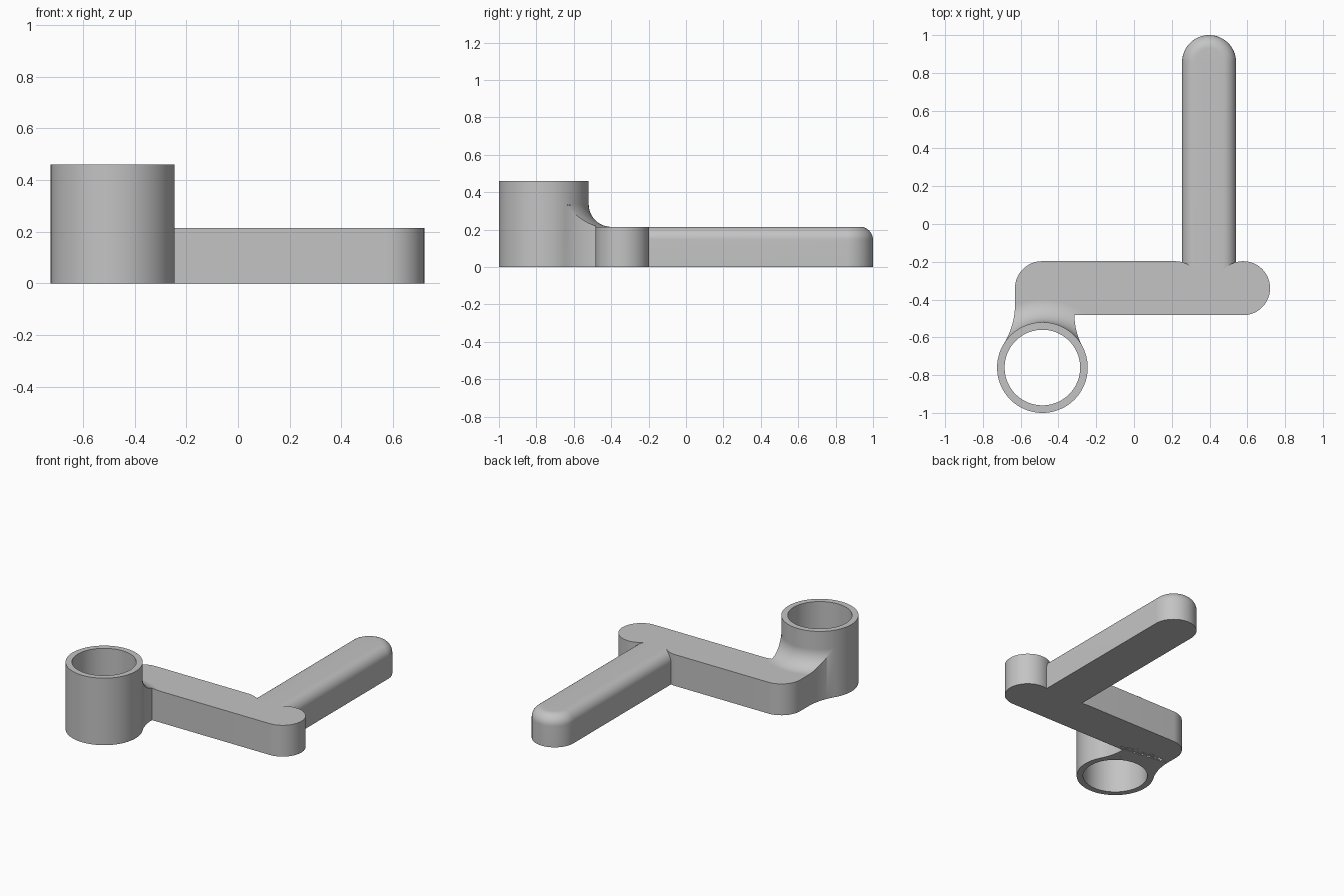
import bpy, bmesh, math
from math import sin, cos, pi, atan2, acos, asin, hypot

cube = bpy.data.objects.get("Cube")
if cube:
    bpy.data.objects.remove(cube, do_unlink=True)

grey = bpy.data.materials.new("light grey")
grey.use_nodes = True
colour = (0.55, 0.55, 0.55, 1)
grey.diffuse_color = colour
grey.node_tree.nodes["Principled BSDF"].inputs["Base Color"].default_value = colour

# Main dimensions
HALF = 0.143                    # half width of arm and handle
THICK = 0.215                   # height of arm and handle
ARM_Y = -0.34
LEFT_X = -0.63
HANDLE_X = 0.3975
AX, AY = -0.485, -0.76          # axis of the tube
R_OUT, R_IN, TUBE_H = 0.24, 0.2, 0.46
FILLET = 0.12                   # fillet between tube and arm top
ROUND = 0.07                    # rounding of the handle's top edge


def arc(cx, cy, r, a0, a1, n=32):
    steps = [a0 + (a1 - a0) * i / n for i in range(n + 1)]
    return [(cx + r * cos(a), cy + r * sin(a)) for a in steps]


def finish(bm, name):
    bmesh.ops.recalc_face_normals(bm, faces=bm.faces)
    mesh = bpy.data.meshes.new(name)
    bm.to_mesh(mesh)
    bm.free()
    mesh.materials.append(grey)
    ob = bpy.data.objects.new(name, mesh)
    bpy.context.collection.objects.link(ob)
    bpy.ops.object.select_all(action='DESELECT')
    ob.select_set(True)
    bpy.context.view_layer.objects.active = ob
    bpy.ops.object.shade_smooth_by_angle(angle=math.radians(30))


def loft(name, rings, caps=True, loop=False):
    """Join closed rings of 3D points, with end caps or as a loop."""
    bm = bmesh.new()
    rows = [[bm.verts.new(p) for p in ring] for ring in rings]
    pairs = list(zip(rows, rows[1:])) + ([(rows[-1], rows[0])] if loop else [])
    for a, b in pairs:
        for i in range(len(a)):
            j = (i + 1) % len(a)
            bm.faces.new((a[i], a[j], b[j], b[i]))
    if caps:
        bm.faces.new(rows[0])
        bm.faces.new(rows[-1])
    finish(bm, name)


def at_height(points, z):
    return [(x, y, z) for x, y in points]


# Tube: square section swept around the axis
section = [(R_OUT, 0), (R_OUT, TUBE_H), (R_IN, TUBE_H), (R_IN, 0)]
loft("tube", [at_height(arc(AX, AY, r, 0, 2 * pi, 128)[:-1], z) for r, z in section],
     caps=False, loop=True)

# Neck side walls: hollow arcs tangent to the tube
front_dy = ARM_Y - HALF - AY
corner_dx = 0.17
corner_d = hypot(corner_dx, front_dy)
right_r = (corner_d ** 2 - R_OUT ** 2) / (2 * (R_OUT - corner_dx))
left_r = 0.4
left_dx = LEFT_X - left_r - AX
left_dy = math.sqrt((R_OUT + left_r) ** 2 - left_dx ** 2)


def swing(d, r):
    far = R_OUT + r
    return acos(min(1, (far ** 2 + d ** 2 - r ** 2) / (2 * far * d)))


def neck_row(d):
    """Plan points at distance d from the tube axis, left to right."""
    left = atan2(left_dy, left_dx) - swing(d, left_r)
    if d >= corner_d:
        right = asin(front_dy / d)
    else:
        right = atan2(front_dy, corner_dx + right_r) + swing(d, right_r)
    return arc(AX, AY, d, left, right)


# Neck: fillet surface on top, skirts down to the floor
split = asin((R_OUT + FILLET - corner_d) / FILLET)
angles = sorted([pi / 2 * i / 24 for i in range(25)] + [split])
sections = []
for t in angles:
    row = neck_row(R_OUT + FILLET - FILLET * sin(t))
    z = THICK + FILLET * (1 - cos(t))
    sections.append(at_height(row, z) + at_height(row[::-1], 0))
loft("neck", sections)

# Arm: outline with a round end, a notch for the handle and a round corner
offset = 0.18
flat = HALF - ROUND
notch = acos((offset - flat) / HALF)
seam = neck_row(R_OUT + FILLET)
outline = (arc(HANDLE_X + offset, ARM_Y, HALF, -pi / 2, pi - notch, 48)
           + arc(HANDLE_X - offset, ARM_Y, HALF, notch, pi / 2, 12)
           + arc(LEFT_X + HALF, ARM_Y, HALF, pi / 2, pi, 20)
           + seam)
loft("arm", [at_height(outline, 0), at_height(outline, THICK)])

# Handle: round ended bar with a rounded top edge
start_y = ARM_Y + HALF * sin(notch)


def handle_outline(r):
    return ([(HANDLE_X + r, start_y)] + arc(HANDLE_X, 1 - HALF, r, 0, pi, 40)
            + [(HANDLE_X - r, start_y)])


layers = [at_height(handle_outline(HALF), 0)]
for i in range(13):
    t = pi / 2 * i / 12
    layers.append(at_height(handle_outline(flat + ROUND * cos(t)),
                            THICK - ROUND + ROUND * sin(t)))
loft("handle", layers)
